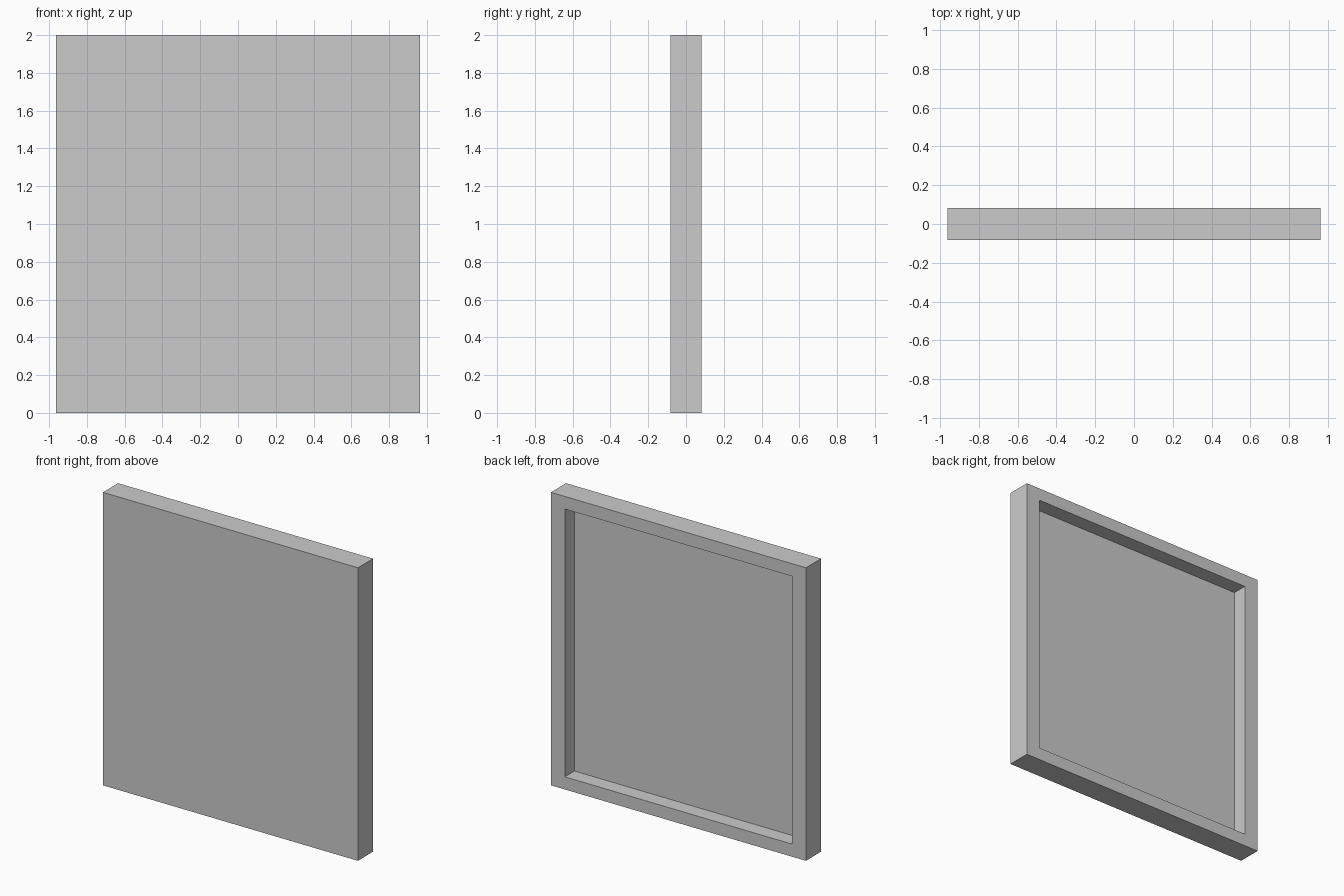
import bpy, bmesh
from mathutils import Vector

if "Cube" in bpy.data.objects:
    bpy.data.objects.remove(bpy.data.objects["Cube"])

WIDTH, DEPTH, HEIGHT = 1.925, 0.163, 2.0
RIM_X, RIM_Z, RECESS = 0.105, 0.086, 0.104

# Solid slab standing on the ground
bm = bmesh.new()
bmesh.ops.create_cube(bm, size=1)
bmesh.ops.scale(bm, vec=(WIDTH, DEPTH, HEIGHT), verts=bm.verts)
bmesh.ops.translate(bm, vec=(0, 0, HEIGHT / 2), verts=bm.verts)
bm.normal_update()

# Inset the back face to leave a rim
back = next(f for f in bm.faces if f.normal.y > 0.9)
bmesh.ops.inset_region(bm, faces=[back], thickness=0.05)
for v in back.verts:
    v.co.x = (WIDTH / 2 - RIM_X) * (1 if v.co.x > 0 else -1)
    v.co.z = HEIGHT - RIM_Z if v.co.z > HEIGHT / 2 else RIM_Z

# Push the inner face in to form the shallow recess
pocket = bmesh.ops.extrude_discrete_faces(bm, faces=[back])["faces"][0]
bmesh.ops.translate(bm, vec=Vector((0, -RECESS, 0)), verts=pocket.verts)
bmesh.ops.recalc_face_normals(bm, faces=bm.faces)

mesh = bpy.data.meshes.new("framed_panel")
bm.to_mesh(mesh)
bm.free()
bpy.context.collection.objects.link(bpy.data.objects.new("framed_panel", mesh))
